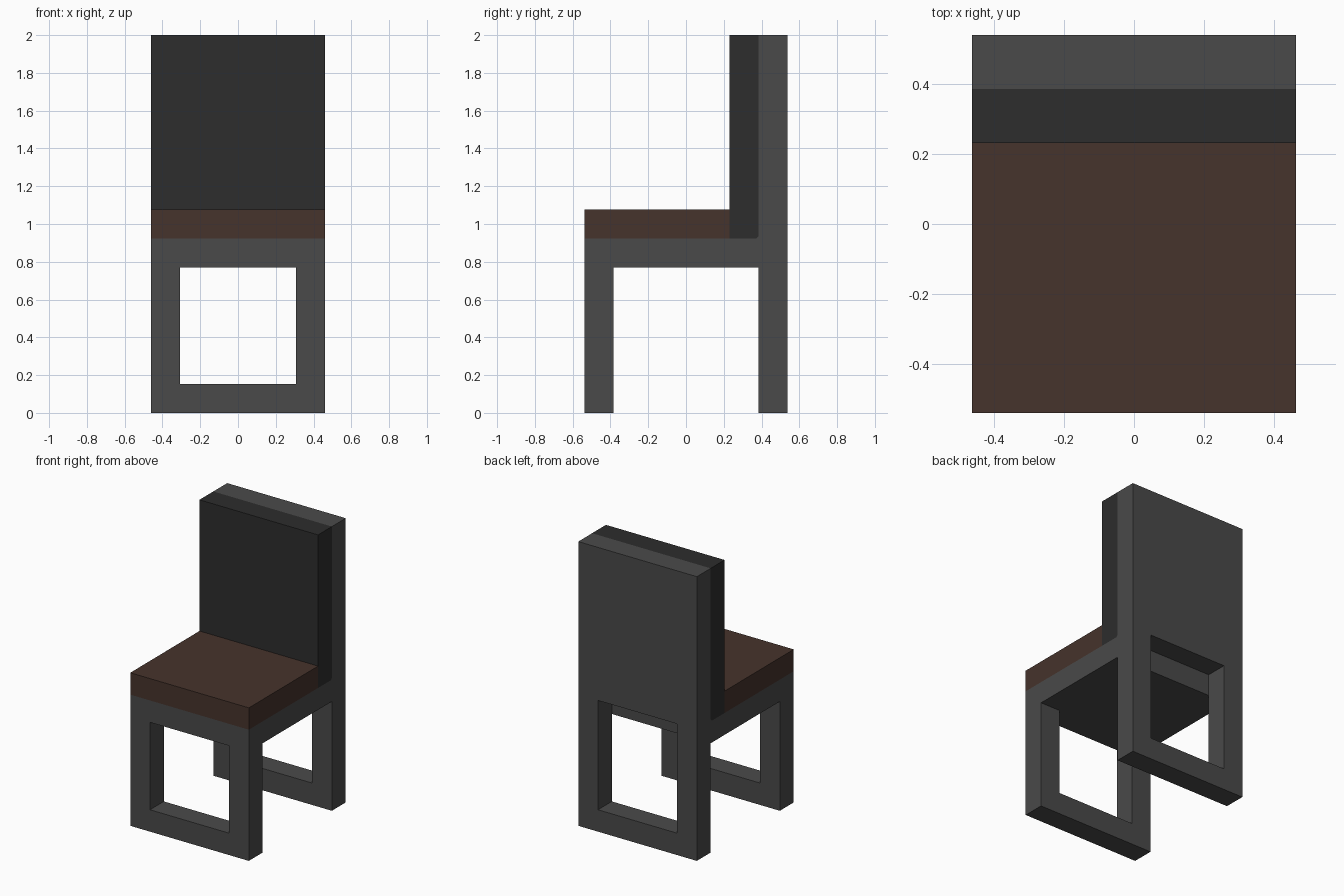
import bpy
import bmesh

if "Cube" in bpy.data.objects:
    bpy.data.objects.remove(bpy.data.objects["Cube"])

U = 2 / 13              # thickness shared by every board and pad
W, D = 3 * U, 3.5 * U   # half width and half depth
C = 0.012               # small chamfer where the backrest pad meets the frame


def material(name, rgb):
    mat = bpy.data.materials.new(name)
    mat.use_nodes = True
    mat.diffuse_color = (*rgb, 1)
    bsdf = mat.node_tree.nodes["Principled BSDF"]
    bsdf.inputs["Base Color"].default_value = (*rgb, 1)
    return mat


def finish(name, bm, mat):
    bmesh.ops.recalc_face_normals(bm, faces=bm.faces)
    mesh = bpy.data.meshes.new(name)
    bm.to_mesh(mesh)
    bm.free()
    mesh.materials.append(mat)
    bpy.context.collection.objects.link(bpy.data.objects.new(name, mesh))


def extrude(bm, vec):
    out = bmesh.ops.extrude_face_region(bm, geom=bm.faces[:])
    verts = [g for g in out["geom"] if isinstance(g, bmesh.types.BMVert)]
    bmesh.ops.translate(bm, verts=verts, vec=vec)


def slab(name, profile, mat):
    """Side profile of (y, z) points, extruded across the full width."""
    bm = bmesh.new()
    bm.faces.new([bm.verts.new((-W, y, z)) for y, z in profile])
    extrude(bm, (2 * W, 0, 0))
    finish(name, bm, mat)


def rect(y0, y1, z0, z1):
    return [(y0, z0), (y1, z0), (y1, z1), (y0, z1)]


def panel(name, y, height, hole_top, mat):
    """Upright board with a rectangular opening between its legs."""
    bm = bmesh.new()
    rings = [[bm.verts.new((x, y, z)) for x, z in rect(-w, w, z0, z1)]
             for w, z0, z1 in ((W, 0, height), (W - U, U, hole_top))]
    outer, inner = rings
    for i in range(4):
        j = (i + 1) % 4
        bm.faces.new((outer[i], outer[j], inner[j], inner[i]))
    extrude(bm, (0, U, 0))
    finish(name, bm, mat)


frame_grey = material("frame grey", (0.068, 0.068, 0.068))
pad_black = material("backrest charcoal", (0.026, 0.026, 0.026))
seat_brown = material("seat brown", (0.061, 0.033, 0.025))

# Frame: front legs, tall back with legs, and the deck between them
panel("front_legs", -D, 6 * U, 5 * U, frame_grey)
panel("back_board_and_legs", D - U, 13 * U, 6 * U, frame_grey)
slab("seat_deck", rect(U - D, D - U, 5 * U, 6 * U), frame_grey)

# Pads
back, base = D - U, 6 * U
slab("seat_pad", rect(-D, back - U, base, base + U), seat_brown)
slab("backrest_pad", [(back - U, base), (back - C, base), (back, base + C),
                      (back, 2), (back - U, 2)], pad_black)
slab("corner_fillet", [(back - C, base), (back, base), (back, base + C)], frame_grey)
